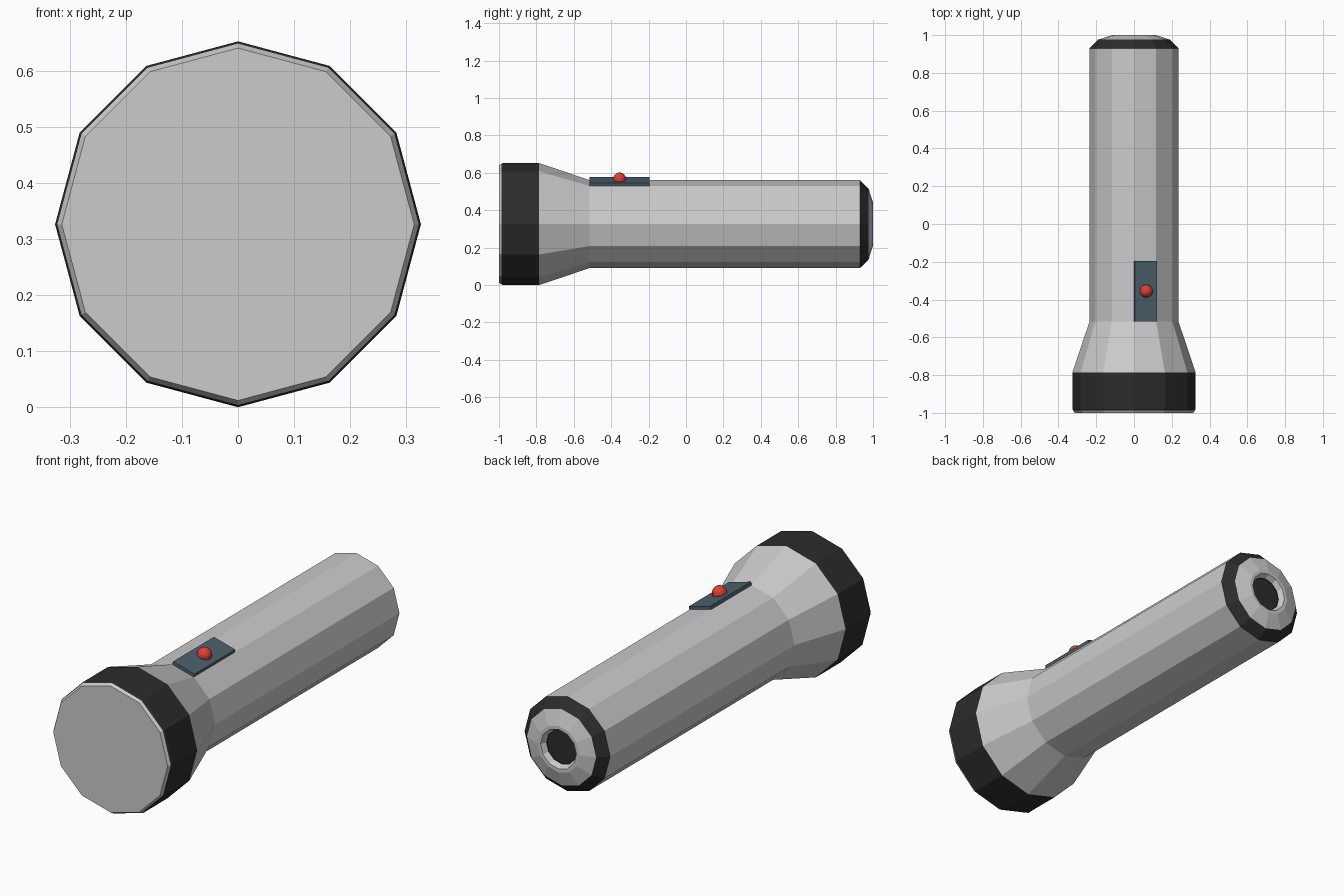
import bpy, bmesh
from math import sin, cos, pi, radians
from mathutils import Matrix, Vector

if "Cube" in bpy.data.objects:
    bpy.data.objects.remove(bpy.data.objects["Cube"])

SIDES, AXIS_Z = 12, 0.326
R_BODY = 0.235


def material(name, rgb):
    m = bpy.data.materials.new(name)
    m.diffuse_color = (*rgb, 1)
    m.use_nodes = True
    m.node_tree.nodes["Principled BSDF"].inputs["Base Color"].default_value = m.diffuse_color
    return m


BLACK = material("black_rubber", (0.025, 0.025, 0.025))
SLATE = material("slate_plastic", (0.07, 0.12, 0.15))
RED = material("red_plastic", (0.75, 0.05, 0.035))


def finish(name, bm, mat=None):
    me = bpy.data.meshes.new(name)
    bm.to_mesh(me)
    bm.free()
    ob = bpy.data.objects.new(name, me)
    bpy.context.collection.objects.link(ob)
    if mat:
        me.materials.append(mat)
    return ob


def lathe(name, profile, mat=None, cap_front=False, cap_back=False):
    """Revolve (y, radius) points, listed front to back, about the torch axis."""
    bm = bmesh.new()
    rings = []
    for y, r in profile:
        angles = [2 * pi * k / SIDES for k in range(SIDES)]
        rings.append([bm.verts.new((r * sin(a), y, AXIS_Z + r * cos(a))) for a in angles])
    for a, b in zip(rings, rings[1:]):
        for k in range(SIDES):
            n = (k + 1) % SIDES
            bm.faces.new((a[k], a[n], b[n], b[k]))
    if cap_front:
        bm.faces.new(rings[0][::-1])
    if cap_back:
        bm.faces.new(rings[-1])
    return finish(name, bm, mat)


# Lens with its narrow bevelled rim
lathe("lens", [(-1.0, 0.314), (-0.987, 0.322)], cap_front=True)
# Black band around the head
lathe("head_band", [(-0.987, 0.322), (-0.98, 0.326), (-0.785, 0.326)], BLACK)
# Flared head and straight handle
lathe("body", [(-0.785, 0.326), (-0.515, R_BODY), (0.93, R_BODY)])
# Tail: black chamfer, grey end ring, recessed dark socket
lathe("tail_band", [(0.93, R_BODY), (0.976, 0.19)], BLACK)
lathe("tail_ring", [(0.976, 0.19), (1.0, 0.115), (1.0, 0.098), (0.975, 0.085)])
lathe("tail_socket", [(0.975, 0.085), (0.97, 0.083)], BLACK, cap_back=True)

# Switch sits on the facet just right of the top edge, tilted 15 degrees
tilt = radians(15)
normal = Vector((sin(tilt), 0, cos(tilt)))
apothem = R_BODY * cos(tilt)
width = 2 * R_BODY * sin(tilt)
facet = Vector((0, -0.355, AXIS_Z)) + normal * apothem

bm = bmesh.new()
bmesh.ops.create_cube(bm, size=1, matrix=Matrix.Translation(facet + normal * 0.006)
                      @ Matrix.Rotation(tilt, 4, 'Y')
                      @ Matrix.Diagonal((width, 0.32, 0.02, 1)))
finish("switch_plate", bm, SLATE)

bm = bmesh.new()
bmesh.ops.create_uvsphere(bm, u_segments=12, v_segments=8, radius=0.035,
                          matrix=Matrix.Translation(facet + normal * 0.022)
                          @ Matrix.Rotation(tilt, 4, 'Y'))
finish("switch_button", bm, RED)
